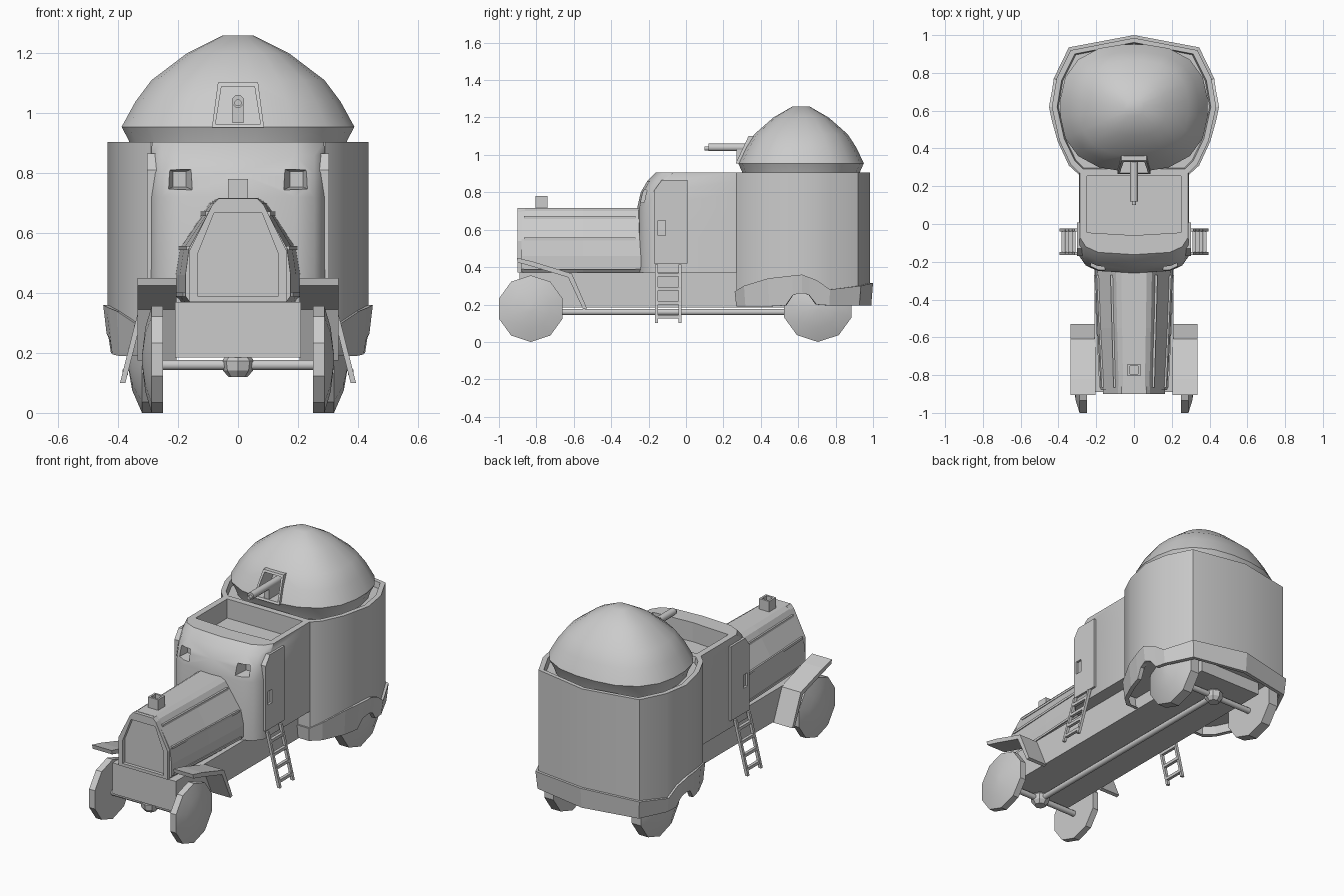
import bpy, bmesh, math
from mathutils import Vector

cube = bpy.data.objects.get("Cube")
if cube:
    bpy.data.objects.remove(cube, do_unlink=True)

grey = bpy.data.materials.new("armour_grey")
grey.use_nodes = True
grey.diffuse_color = (0.6, 0.6, 0.6, 1)
grey.node_tree.nodes["Principled BSDF"].inputs["Base Color"].default_value = (0.6, 0.6, 0.6, 1)


def loft(name, rings, smooth=0):
    """Skin a list of equal-length closed rings and cap both ends."""
    bm = bmesh.new()
    loops = [[bm.verts.new(p) for p in ring] for ring in rings]
    n = len(loops[0])
    for a, b in zip(loops, loops[1:]):
        for i in range(n):
            j = (i + 1) % n
            bm.faces.new((a[i], a[j], b[j], b[i]))
    bm.faces.new(loops[0])
    bm.faces.new(loops[-1])
    bmesh.ops.recalc_face_normals(bm, faces=bm.faces)
    mesh = bpy.data.meshes.new(name)
    bm.to_mesh(mesh)
    bm.free()
    mesh.materials.append(grey)
    obj = bpy.data.objects.new(name, mesh)
    bpy.context.collection.objects.link(obj)
    if smooth:
        activate(obj)
        bpy.ops.object.shade_smooth_by_angle(angle=math.radians(smooth))
    return obj


def activate(obj):
    bpy.ops.object.select_all(action='DESELECT')
    obj.select_set(True)
    bpy.context.view_layer.objects.active = obj


def box(name, x0, x1, y0, y1, z0, z1):
    plan = [(x0, y0), (x1, y0), (x1, y1), (x0, y1)]
    return loft(name, [[(x, y, z) for x, y in plan] for z in (z0, z1)])


def turned(name, start, end, profile, sides, turn=0.0, smooth=0):
    """Round part along an axis; profile holds (fraction along, radius)."""
    start, end = Vector(start), Vector(end)
    rot = (end - start).to_track_quat('Z', 'Y')
    rings = []
    for t, r in profile:
        c = start.lerp(end, t)
        rings.append([c + rot @ Vector((r * math.cos(a), r * math.sin(a), 0))
                      for a in (turn + math.tau * i / sides for i in range(sides))])
    return loft(name, rings, smooth)


def rod(name, start, end, r, sides=8):
    return turned(name, start, end, [(0, r), (1, r)], sides, math.pi / sides, 50)


def cut(obj, cutter):
    mod = obj.modifiers.new("cut", 'BOOLEAN')
    mod.operation = 'DIFFERENCE'
    mod.solver = 'EXACT'
    mod.object = cutter
    activate(obj)
    bpy.ops.object.modifier_apply(modifier=mod.name)
    bpy.data.objects.remove(cutter, do_unlink=True)


def mirrored(half):
    """Close a half outline (x, v) that runs from low to high v."""
    return half + [(-x, v) for x, v in reversed(half) if x > 0]


def scaled(plan, s, z, cy=0.615):
    return [(x * s, cy + (y - cy) * s, z) for x, y in plan]


# Rear drum with an open rim
drum_plan = mirrored([(0.29, 0.27), (0.335, 0.315), (0.395, 0.44), (0.435, 0.62),
                      (0.41, 0.77), (0.335, 0.92), (0, 0.985)])
loft("rear_drum", [scaled(drum_plan, 1, 0.26), scaled(drum_plan, 1, 0.905),
                   scaled(drum_plan, 0.935, 0.905), scaled(drum_plan, 0.92, 0.87)], 32)

# Skirt around the drum: x, y, top, bottom, with a wheel arch on each side
skirt_half = [(0.29, 0.26, 0.27, 0.19), (0.345, 0.31, 0.30, 0.19), (0.405, 0.44, 0.34, 0.19),
              (0.43, 0.53, 0.35, 0.195), (0.44, 0.57, 0.355, 0.25), (0.45, 0.62, 0.36, 0.265),
              (0.443, 0.66, 0.345, 0.25), (0.435, 0.70, 0.33, 0.2), (0.425, 0.77, 0.28, 0.195),
              (0.345, 0.935, 0.30, 0.195), (0, 1.0, 0.315, 0.195)]
skirt = skirt_half + [(-p[0],) + p[1:] for p in reversed(skirt_half[:-1])]


def skirt_ring(s, top):
    return [(x * s, 0.615 + (y - 0.615) * s, t if top else b) for x, y, t, b in skirt]


skirt_obj = loft("drum_skirt", [skirt_ring(0.93, True), skirt_ring(1, True),
                                skirt_ring(0.975, False), skirt_ring(0.92, False)])
bm = bmesh.new()
bm.from_mesh(skirt_obj.data)
bmesh.ops.delete(bm, geom=[f for f in bm.faces if len(f.verts) > 4], context='FACES_ONLY')
bm.to_mesh(skirt_obj.data)
bm.free()

# Dome roof: squarish plan swept up a curved profile
dome_rings = []
for s, z in [(0.9, 0.865), (0.94, 0.91), (1, 0.955), (0.88, 1.04), (0.745, 1.11),
             (0.44, 1.2), (0.13, 1.26)]:
    ring = []
    for i in range(20):
        a = math.tau * (i + 0.5) / 20
        c, d = math.cos(a), math.sin(a)
        k = s / (abs(c) ** 2.5 + abs(d) ** 2.5) ** 0.4
        ring.append((0.39 * k * c, 0.615 + 0.337 * k * d, z))
    dome_rings.append(ring)
dome = loft("dome_roof", dome_rings, 45)


def port_ring(grow, y_low, y_high):
    return [(x, y_low if z < 1 else y_high, z) for x, z in
            [(-0.075 - grow, 0.965 - grow), (0.075 + grow, 0.965 - grow),
             (0.055 + grow, 1.09 + grow), (-0.055 - grow, 1.09 + grow)]]


# Gun port with a lip, and the gun inside
cut(dome, loft("port_cutter", [port_ring(0, 0.15, 0.15), port_ring(0, 0.40, 0.44)]))
lip = loft("gun_port_lip", [port_ring(0.012, 0.265, 0.335), port_ring(0.012, 0.33, 0.40)])
cut(lip, loft("lip_cutter", [port_ring(0, 0.15, 0.15), port_ring(0, 0.5, 0.5)]))
rod("gun_barrel", (0, 0.12, 1.04), (0, 0.43, 1.04), 0.022)
rod("gun_muzzle", (0, 0.10, 1.035), (0, 0.13, 1.035), 0.012)
box("gun_mount", -0.018, 0.018, 0.27, 0.40, 0.968, 1.03)

# Cab with a rounded nose, open cockpit and two sunken windows
cab_rings = []
for z, y, side in [(0.37, -0.25, 0.29), (0.72, -0.248, 0.29), (0.8, -0.23, 0.29),
                   (0.86, -0.195, 0.29), (0.905, -0.15, 0.287)]:
    cab_rings.append([(px, py, z) for px, py in mirrored(
        [(0, y - 0.012), (0.19, y), (0.255, y + 0.03), (side, y + 0.08), (side, 0.272)])])
cab = loft("cab", cab_rings, 40)
cockpit = mirrored([(0, -0.06), (0.25, -0.045), (0.25, 0.255)])
cut(cab, loft("cockpit_cutter", [[(x, y, z) for x, y in cockpit] for z in (0.79, 1.0)]))
for s in (-1, 1):
    rings = []
    for y, w, h in [(-0.30, 0.055, 0.043), (-0.235, 0.04, 0.034), (-0.17, 0.022, 0.026)]:
        rings.append([(s * 0.195 + a * w, y, 0.78 + b * h)
                      for a, b in [(-1, -1), (1, -1), (1, 1), (-1, 1)]])
    cut(cab, loft("window_cutter", rings))

# Chassis
box("chassis", -0.21, 0.21, -0.89, 0.85, 0.185, 0.37)

# Bonnet, its seams, radiator and filler cap
hood_half = [(0.165, 0.365), (0.185, 0.39), (0.185, 0.46), (0.172, 0.55), (0.085, 0.70), (0.06, 0.717)]


def hood_ring(y, s, drop=0):
    return [(x * s, y, z - drop) for x, z in mirrored(hood_half)]


loft("bonnet", [hood_ring(-0.88, 0.95), hood_ring(-0.55, 1.05), hood_ring(-0.24, 1.12)])
for s in (-1, 1):
    for z, x in [(0.395, 0.185), (0.55, 0.172), (0.665, 0.106)]:
        rings = [[(s * (x * k + dx), y, z + dz) for dx, dz in
                  [(-0.02, -0.007), (0.007, -0.007), (0.007, 0.007), (-0.02, 0.007)]]
                 for y, k in [(-0.865, 0.955), (-0.27, 1.11)]]
        loft("bonnet_seam", rings)
radiator_half = [(0.163, 0.372), (0.163, 0.54), (0.085, 0.695), (0.065, 0.715)]
grille_half = [(0.135, 0.39), (0.135, 0.53), (0.085, 0.655), (0.08, 0.668)]
outer, inner = mirrored(radiator_half), mirrored(grille_half)
loft("radiator", [[(x, y, z) for x, z in plan] for plan, y in
                  [(outer, -0.86), (outer, -0.9), (inner, -0.9), (inner, -0.88)]])
cap = box("filler_cap", -0.034, 0.034, -0.805, -0.74, 0.70, 0.78)
cut(cap, box("cap_cutter", -0.022, 0.022, -0.793, -0.752, 0.755, 0.8))

# Drive shaft, axles and gear housings
rod("drive_shaft", (0, -0.84, 0.16), (0, 0.7, 0.16), 0.018)
for y in (-0.83, 0.705):
    rod("axle", (-0.3, y, 0.16), (0.3, y, 0.16), 0.018)
    turned("gear_housing", (0, y, 0.12), (0, y, 0.19),
           [(0, 0.032), (0.3, 0.05), (0.75, 0.055), (1, 0.04)], 8)

for s in (-1, 1):
    # Wheels: flat inside, domed outside
    for name, y, r, x0, x1 in [("front_wheel", -0.83, 0.178, 0.25, 0.32),
                               ("rear_wheel", 0.705, 0.19, 0.26, 0.37)]:
        turned(name, (s * x0, y, r), (s * x1, y, r),
               [(0, r), (0.55, r), (0.85, r * 0.6), (1, r * 0.1)], 10, math.pi / 10, 30)

    # Front mudguard swept from a side path
    path = [(-0.905, 0.45), (-0.82, 0.43), (-0.61, 0.365), (-0.53, 0.18)]
    under = [(-0.9, 0.425), (-0.82, 0.403), (-0.63, 0.345), (-0.55, 0.175)]
    loft("front_mudguard", [[(s * x, y, z) for y, z in path + under[::-1]]
                            for x in (0.205, 0.335)])

    # Door with a viewing slot
    door = [(-0.17, 0.42), (0.008, 0.42), (0.008, 0.865), (-0.13, 0.865), (-0.17, 0.81)]
    panel = loft("door", [[(s * x, y, z) for y, z in door] for x in (0.27, 0.303)])
    cut(panel, box("slot_cutter", *sorted((s * 0.28, s * 0.33)), -0.15, -0.11, 0.57, 0.65))

    # Leaning step ladder
    for y in (-0.165, -0.04):
        loft("ladder_rail", [[(s * (x + dx), y + dy, z) for dx, dy in
                              [(-0.009, 0), (0.009, 0), (0.009, 0.016), (-0.009, 0.016)]]
                             for x, z in [(0.385, 0.1), (0.305, 0.415)]])
    for i in range(4):
        z = 0.135 + i * 0.075
        x = s * (0.385 - (z - 0.1) * 0.254)
        box("ladder_rung", x - 0.009, x + 0.009, -0.155, -0.03, z - 0.009, z + 0.009)
